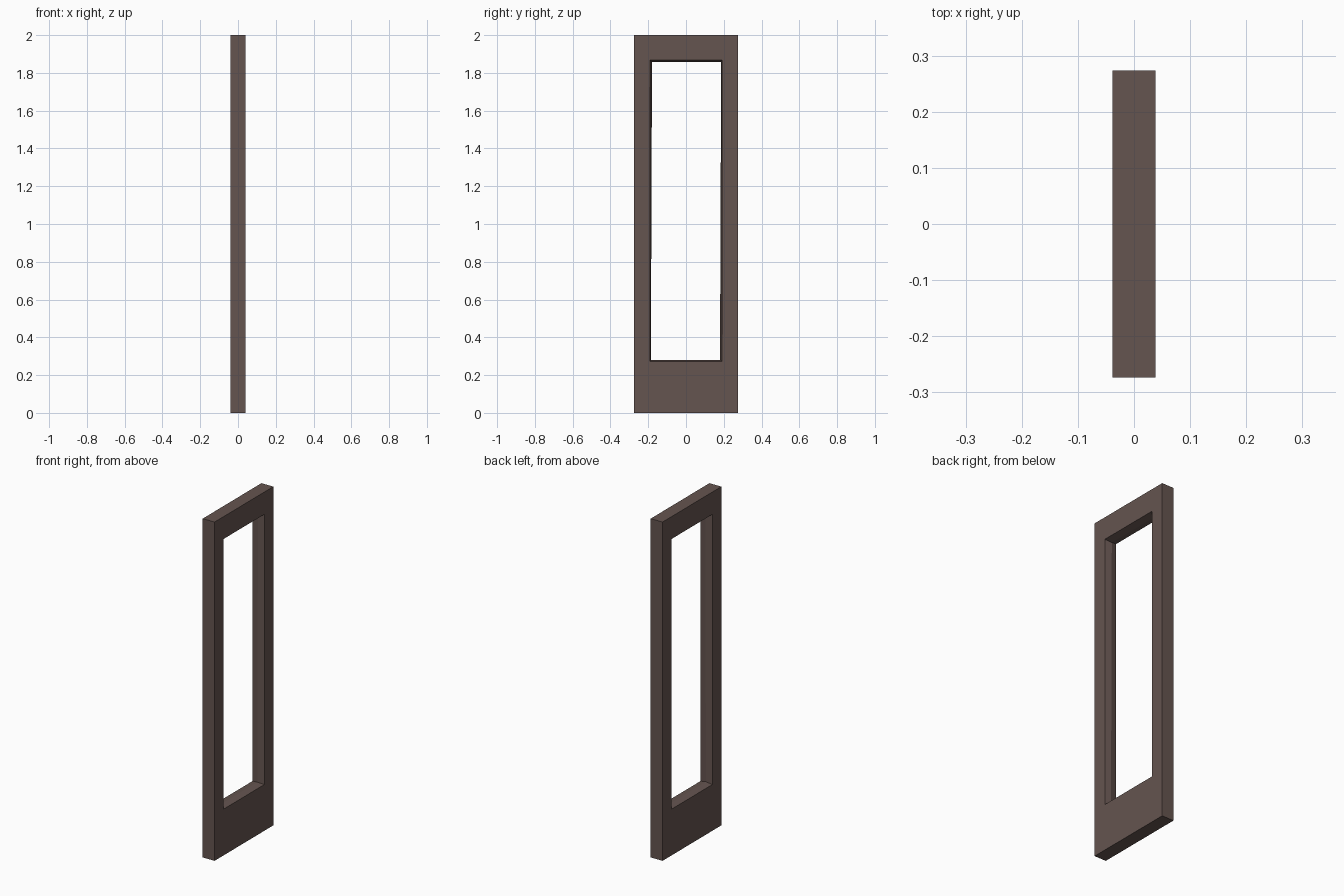
import bpy
import bmesh

if "Cube" in bpy.data.objects:
    bpy.data.objects.remove(bpy.data.objects["Cube"])

# Dark brown frame colour
brown = bpy.data.materials.new("dark_brown")
brown.diffuse_color = (0.13, 0.09, 0.08, 1)
brown.use_nodes = True
brown.node_tree.nodes["Principled BSDF"].inputs["Base Color"].default_value = brown.diffuse_color

HALF_T = 0.0385   # half thickness
LEAN = 0.003      # slight lean of the ridge inside the opening

bm = bmesh.new()


def ring(x, y, z0, z1, lean=0.0):
    """Rectangular loop of four vertices in the plane at x."""
    pts = [(-y - lean, z0), (y - lean, z0), (y + lean, z1), (-y + lean, z1)]
    return [bm.verts.new((x, py, pz)) for py, pz in pts]


# Loops going round the frame section: outside, opening edge, inner ridge, back again
rings = [
    ring(HALF_T, 0.274, 0.0, 2.0),
    ring(HALF_T, 0.191, 0.273, 1.868),
    ring(0.0, 0.183, 0.281, 1.858, LEAN),
    ring(-HALF_T, 0.191, 0.273, 1.868),
    ring(-HALF_T, 0.274, 0.0, 2.0),
]
for i, a in enumerate(rings):
    b = rings[(i + 1) % len(rings)]
    for k in range(4):
        n = (k + 1) % 4
        bm.faces.new((a[k], a[n], b[n], b[k]))
bmesh.ops.recalc_face_normals(bm, faces=bm.faces)

# Door frame panel
mesh = bpy.data.meshes.new("door_frame")
bm.to_mesh(mesh)
bm.free()
mesh.materials.append(brown)
door = bpy.data.objects.new("door_frame", mesh)
bpy.context.collection.objects.link(door)
